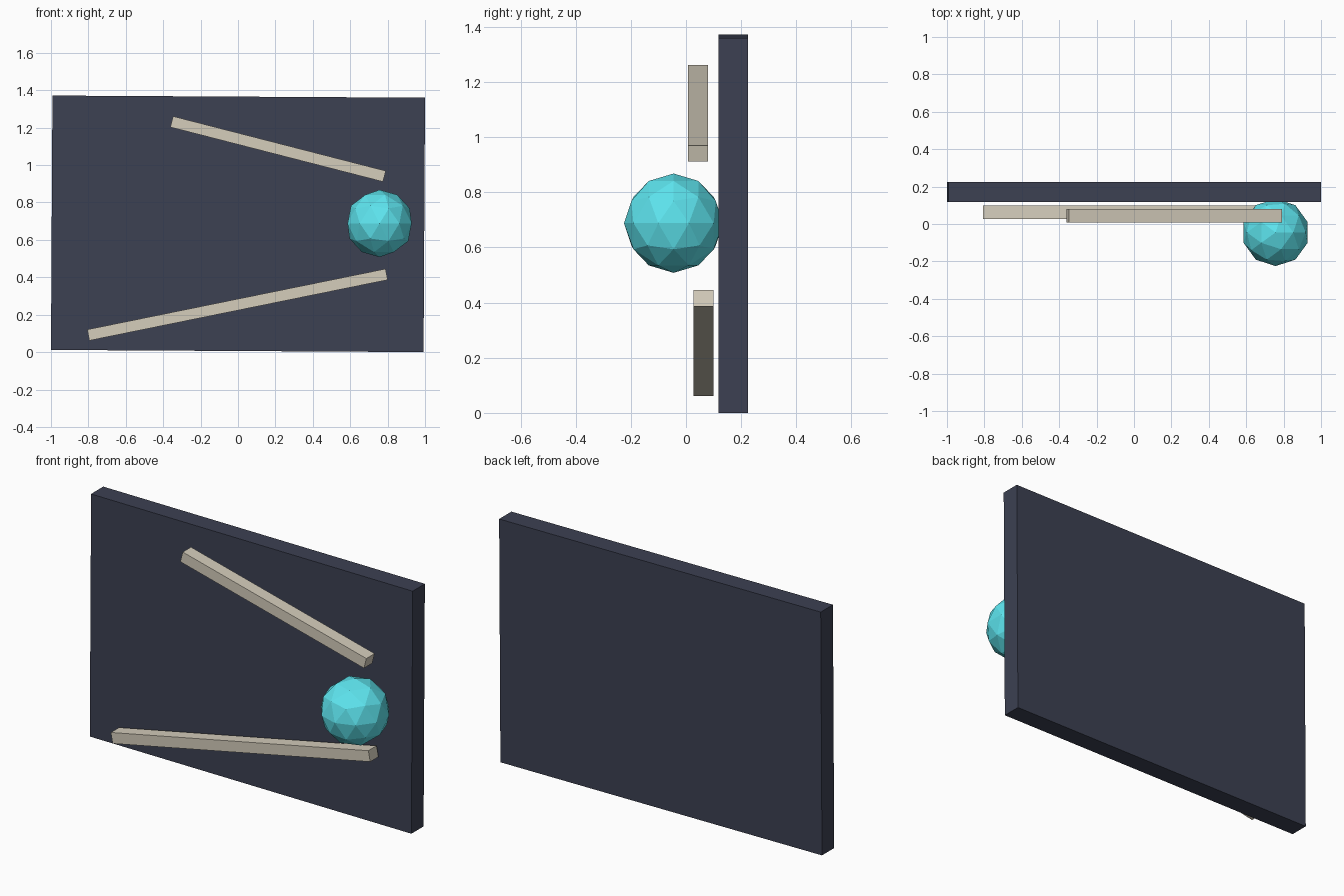
import bpy
from math import radians

if "Cube" in bpy.data.objects:
    bpy.data.objects.remove(bpy.data.objects["Cube"])


def material(name, rgb):
    mat = bpy.data.materials.new(name)
    mat.diffuse_color = (*rgb, 1)
    mat.use_nodes = True
    mat.node_tree.nodes["Principled BSDF"].inputs["Base Color"].default_value = mat.diffuse_color
    return mat


NAVY = material("navy", (0.045, 0.052, 0.085))
CREAM = material("cream", (0.66, 0.61, 0.50))
CYAN = material("cyan", (0.11, 0.78, 0.86))


def bar(name, size, loc, tilt, mat):
    # Box turned about the front-to-back axis, tilt in degrees clockwise from the front
    bpy.ops.mesh.primitive_cube_add(size=1, location=loc, rotation=(0, radians(tilt), 0))
    obj = bpy.context.object
    obj.name = name
    obj.scale = size
    bpy.ops.object.transform_apply(location=False, rotation=False, scale=True)
    obj.data.materials.append(mat)
    return obj


# Back board, very slightly askew
bar("back_board", (1.992, 0.108, 1.36), (0, 0.171, 0.686), 0.33, NAVY)

# Two sloping rails in front of the board
bar("upper_rail", (1.174, 0.073, 0.06), (0.214, 0.0435, 1.086), 14.4, CREAM)
bar("lower_rail", (1.628, 0.073, 0.06), (-0.003, 0.063, 0.2535), -11.5, CREAM)

# Faceted ball touching the board
bpy.ops.mesh.primitive_ico_sphere_add(subdivisions=2, radius=0.18, location=(0.757, -0.045, 0.688))
ball = bpy.context.object
ball.name = "ball"
ball.data.materials.append(CYAN)
